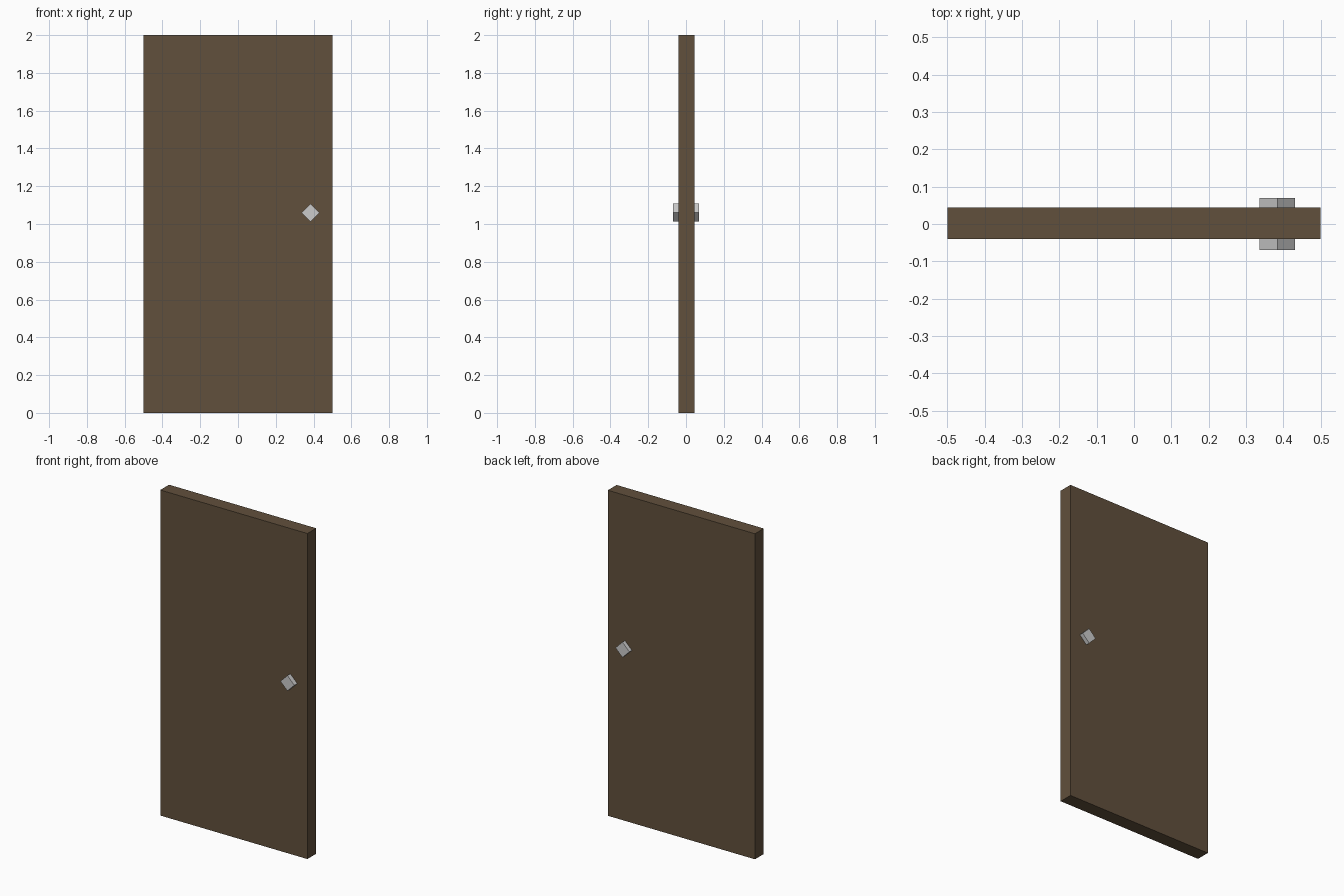
import bpy
from math import radians

if "Cube" in bpy.data.objects:
    bpy.data.objects.remove(bpy.data.objects["Cube"])


def box(name, size, location, roll=0.0):
    bpy.ops.mesh.primitive_cube_add(size=1, location=location, rotation=(0, radians(roll), 0))
    obj = bpy.context.object
    obj.name = name
    obj.scale = size
    bpy.ops.object.transform_apply(location=False, rotation=True, scale=True)
    return obj


# Door slab
wood = bpy.data.materials.new("dark_wood")
wood.diffuse_color = (0.12, 0.08, 0.045, 1)
wood.use_nodes = True
wood.node_tree.nodes["Principled BSDF"].inputs["Base Color"].default_value = wood.diffuse_color
panel = box("door_panel", (1.0, 0.085, 2.0), (0, 0.002, 1.0))
panel.data.materials.append(wood)

# Diamond-shaped knob passing through the slab, proud on both faces
box("door_knob", (0.067, 0.138, 0.067), (0.384, 0, 1.06), roll=45)
